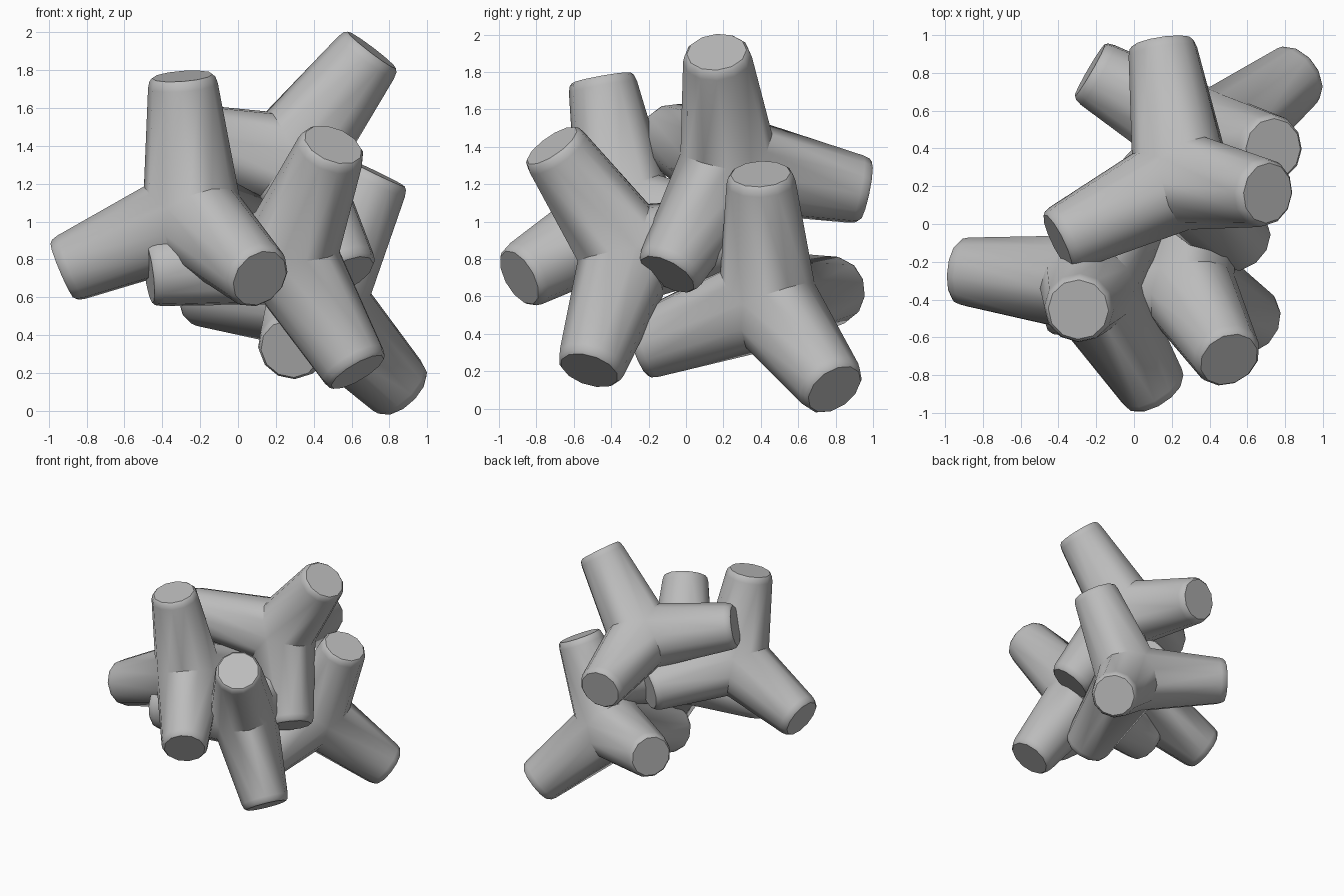
import bpy
import bmesh
import math
from mathutils import Vector, Matrix

if "Cube" in bpy.data.objects:
    bpy.data.objects.remove(bpy.data.objects["Cube"], do_unlink=True)

SIDES = 12
LENGTH = 0.75          # joint centre to leg tip
ROOT, TIP = 0.265, 0.185
SHOULDER = 0.70        # where the rounded rim begins
TAPER = (TIP - ROOT) / SHOULDER
AXES = [Vector(a).normalized() for a in ((1, 1, 1), (1, -1, -1), (-1, 1, -1), (-1, -1, 1))]

concrete = bpy.data.materials.new("concrete grey")
concrete.use_nodes = True
concrete.diffuse_color = (0.5, 0.5, 0.5, 1)
concrete.node_tree.nodes["Principled BSDF"].inputs["Base Color"].default_value = (0.5, 0.5, 0.5, 1)


def add_leg(bm, axis):
    """Tapered leg whose root is mitred against its three neighbours."""
    others = [a for a in AXES if a is not axis]
    u = (others[0] - axis * others[0].dot(axis)).normalized()
    v = axis.cross(u)
    rings = [[], [], [], []]
    for i in range(SIDES):
        ang = math.tau * i / SIDES
        e = u * math.cos(ang) + v * math.sin(ang)
        lean = max(e.dot(b) for b in others)
        root = ROOT * lean / (4 / 3 - TAPER * lean)
        profile = ((root, ROOT + TAPER * root), (SHOULDER, TIP),
                   (0.735, 0.175), (LENGTH, 0.16))
        for ring, (t, r) in zip(rings, profile):
            ring.append(bm.verts.new(axis * t + e * r))
    for low, high in zip(rings, rings[1:]):
        for i in range(SIDES):
            j = (i + 1) % SIDES
            bm.faces.new((low[i], low[j], high[j], high[i]))
    bm.faces.new(rings[-1])


def add_block(name, tips):
    """Four-legged block, turned so its legs best meet the given tips."""
    tips = [Vector(t) for t in tips]
    centre = sum(tips, Vector()) / 4
    turn = Matrix(((0, 0, 0), (0, 0, 0), (0, 0, 0)))
    for tip, axis in zip(tips, AXES):
        d = (tip - centre).normalized()
        turn += Matrix([[p * q for q in axis] for p in d])
    for _ in range(12):
        turn = (turn + turn.inverted().transposed()) * 0.5
    bm = bmesh.new()
    for axis in AXES:
        add_leg(bm, axis)
    bmesh.ops.remove_doubles(bm, verts=bm.verts, dist=0.002)
    bmesh.ops.transform(bm, matrix=Matrix.Translation(centre) @ turn.to_4x4(), verts=bm.verts)
    bmesh.ops.recalc_face_normals(bm, faces=bm.faces)
    mesh = bpy.data.meshes.new(name)
    bm.to_mesh(mesh)
    bm.free()
    mesh.materials.append(concrete)
    obj = bpy.data.objects.new(name, mesh)
    bpy.context.collection.objects.link(obj)
    bpy.ops.object.select_all(action="DESELECT")
    obj.select_set(True)
    bpy.context.view_layer.objects.active = obj
    bpy.ops.object.shade_smooth_by_angle(angle=math.radians(42))


# The pile: four interlocked blocks, each set by its leg tips
add_block("front_right_block", ((-0.3, -0.45, 1.78), (-0.93, -0.25, 0.74),
                                (0.12, -0.9, 0.69), (0.15, 0.32, 0.92)))
add_block("front_left_block", ((0.5, -0.72, 1.4), (0.63, -0.52, 0.21),
                               (-0.47, -0.42, 0.73), (0.4, 0.43, 0.96)))
add_block("top_block", ((0.7, 0.16, 1.88), (0.13, 0.97, 1.18),
                        (-0.41, -0.08, 1.47), (0.6, -0.12, 0.72)))
add_block("back_left_block", ((0.75, 0.41, 1.25), (0.85, 0.78, 0.13),
                              (0.27, -0.24, 0.32), (-0.22, 0.8, 0.62)))
